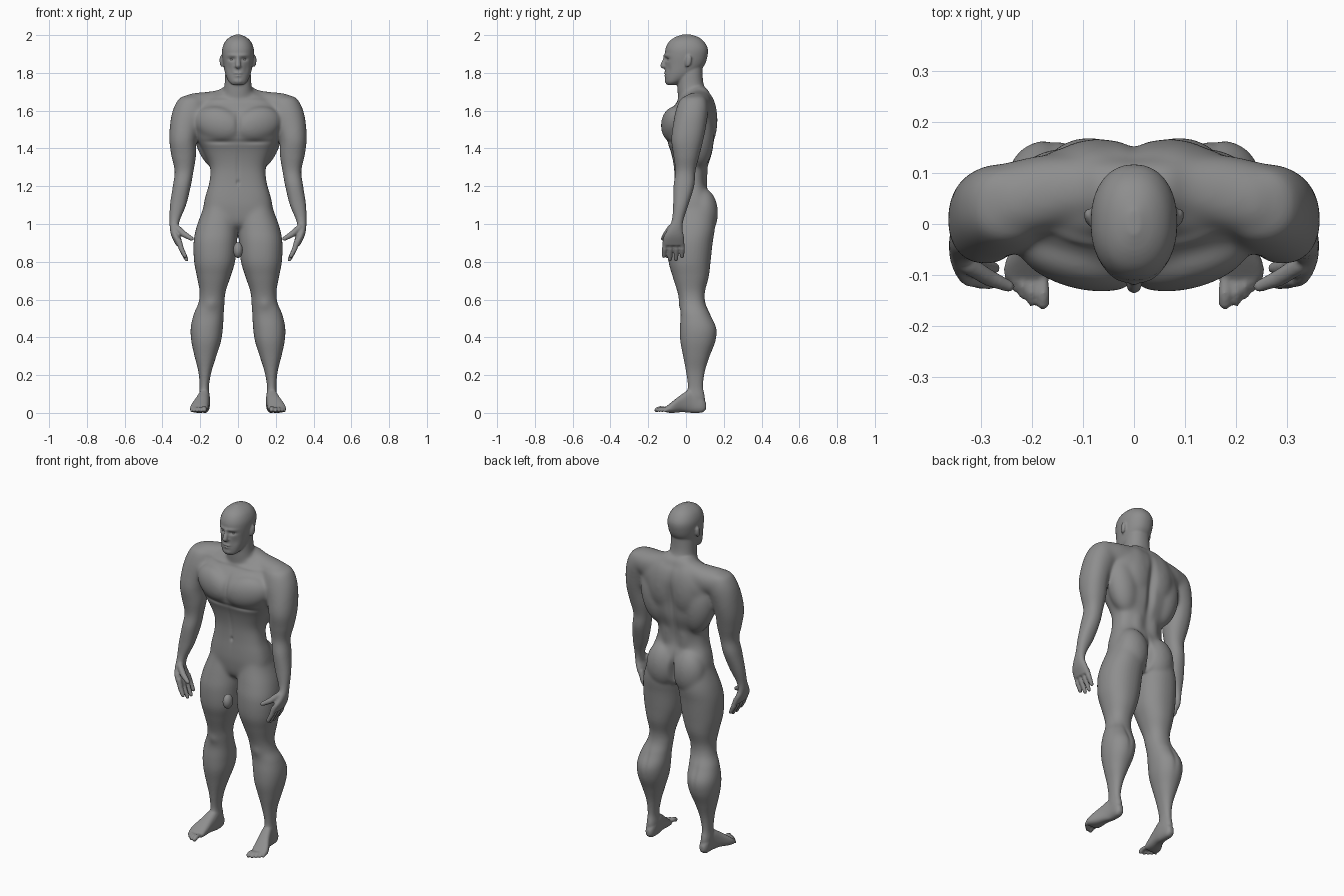
import bpy, math
from mathutils import Vector, Matrix

verts, faces = [], []


def add_rings(rings):
    """Skin a list of equal rings and cap both ends."""
    n, base = len(rings[0]), len(verts)
    for r in rings:
        verts.extend(r)
    for i in range(len(rings) - 1):
        for j in range(n):
            k = (j + 1) % n
            a, b = base + i * n, base + (i + 1) * n
            faces.append((a + j, a + k, b + k, b + j))
    faces.append(tuple(base + j for j in reversed(range(n))))
    faces.append(tuple(base + (len(rings) - 1) * n + j for j in range(n)))


def spline(secs, steps=5):
    """Catmull-Rom interpolation of section rows."""
    out = []
    for i in range(len(secs) - 1):
        p0, p1 = secs[max(i - 1, 0)], secs[i]
        p2, p3 = secs[i + 1], secs[min(i + 2, len(secs) - 1)]
        for s in range(steps):
            t = s / steps
            out.append([0.5 * (2 * b + (c - a) * t + (2 * a - 5 * b + 4 * c - d) * t * t
                               + (3 * b - a - 3 * c + d) * t ** 3)
                        for a, b, c, d in zip(p0, p1, p2, p3)])
    return out + [list(secs[-1])]


def loft(secs, axis='z', power=2.2, side=1, n=40):
    """Sections are (position on axis, a0, a1, b0, b1) bounding boxes."""
    rings = []
    for t, a0, a1, b0, b1 in spline(secs):
        ring = []
        for j in range(n):
            c, s = math.cos(math.tau * j / n), math.sin(math.tau * j / n)
            a = (a0 + a1) / 2 + (a1 - a0) / 2 * math.copysign(abs(c) ** (2 / power), c)
            b = (b0 + b1) / 2 + (b1 - b0) / 2 * math.copysign(abs(s) ** (2 / power), s)
            x, y, z = {'z': (a, b, t), 'y': (a, t, b), 'x': (t, a, b)}[axis]
            ring.append((x * side, y, z))
        rings.append(ring)
    add_rings(rings)


def blob(c, r, rot=(0, 0, 0), side=1, n=20):
    """Rotated ellipsoid."""
    m = Matrix.Identity(3)
    for ax, ang in zip('XYZ', rot):
        m = Matrix.Rotation(math.radians(ang), 3, ax) @ m
    rings = []
    for i in range(n + 1):
        p = math.pi * (0.02 + 0.96 * i / n)
        ring = []
        for j in range(n):
            q = math.tau * j / n
            v = m @ Vector((r[0] * math.sin(p) * math.cos(q), r[1] * math.sin(p) * math.sin(q),
                            r[2] * math.cos(p))) + Vector(c)
            ring.append((v.x * side, v.y, v.z))
        rings.append(ring)
    add_rings(rings)


def limb(points, radii, side=1, n=12):
    """Round tapered tube through points, with rounded ends (fingers, toes)."""
    for (p, q), (r0, r1) in zip(zip(points, points[1:]), zip(radii, radii[1:])):
        p, q = Vector(p), Vector(q)
        rot = (q - p).to_track_quat('Z', 'Y').to_matrix()
        L, rings = (q - p).length, []
        prof = [(-math.cos(a) * r0, math.sin(a) * r0) for a in (0.15, 0.6, 1.1, 1.57)]
        prof += [(L + math.cos(a) * r1, math.sin(a) * r1) for a in (1.57, 1.1, 0.6, 0.15)]
        for h, r in prof:
            ring = []
            for j in range(n):
                a = math.tau * j / n
                v = p + rot @ Vector((r * math.cos(a), r * math.sin(a), h))
                ring.append((v.x * side, v.y, v.z))
            rings.append(ring)
        add_rings(rings)


def ramp(v, lo, hi):
    return min(1, max(0, (v - lo) / (hi - lo)))


def sym(rows):
    return [(z, -w, w, y0, y1) for z, w, y0, y1 in rows]


# torso, neck and head
loft(sym([(.96, .07, .0, .1), (1.0, .15, -.05, .13), (1.08, .182, -.066, .14),
          (1.15, .172, -.066, .125), (1.22, .152, -.062, .105), (1.30, .148, -.064, .115),
          (1.38, .182, -.08, .14), (1.46, .22, -.108, .15), (1.54, .235, -.115, .16),
          (1.60, .225, -.085, .162), (1.66, .18, -.035, .145), (1.70, .09, -.01, .11)]), power=2.7)
loft(sym([(1.58, .07, -.03, .13), (1.68, .08, -.044, .12), (1.74, .071, -.046, .094),
          (1.80, .067, -.046, .088), (1.86, .06, -.03, .09)]))
loft(sym([(1.736, .028, -.1, -.055), (1.752, .048, -.108, -.02), (1.79, .066, -.111, .05),
          (1.84, .077, -.111, .097), (1.89, .084, -.112, .114), (1.93, .083, -.108, .115),
          (1.965, .069, -.09, .096), (1.988, .045, -.06, .068), (2.003, .012, -.02, .025)]))
# nose, lips and chin
limb([(0, -.107, 1.888), (0, -.121, 1.838)], [.010, .0155])
blob((0, -.108, 1.834), (.021, .014, .009))
blob((0, -.108, 1.798), (.026, .009, .006))
blob((0, -.106, 1.785), (.022, .009, .006))
blob((0, -.101, 1.757), (.026, .012, .014))
# groin form
blob((0, -.095, .862), (.026, .033, .043))

FINGERS = [(-.113, .83, .28), (-.083, .812, .272), (-.051, .812, .272), (-.02, .828, .28)]
TOES = [(.178, -.155, .013), (.2, -.153, .009), (.217, -.14, .0085), (.2325, -.126, .008),
        (.246, -.112, .0075)]
for s in (1, -1):
    # trapezius and shoulder bridge
    loft([(-.02, .0, .13, 1.6, 1.73), (.06, .0, .13, 1.6, 1.73), (.11, .0, .135, 1.57, 1.708),
          (.18, -.02, .135, 1.55, 1.698), (.25, -.03, .12, 1.55, 1.69), (.31, -.02, .105, 1.55, 1.66)],
         'x', side=s)
    # chest, back and hip muscles
    blob((.105, -.066, 1.528), (.13, .062, .092), (0, -15, 14), s)
    blob((.07, .105, 1.55), (.1, .062, .15), (0, 0, 0), s)
    blob((.14, .07, 1.46), (.09, .078, .17), (0, 12, 0), s)
    blob((.05, .07, 1.28), (.05, .045, .2), (0, 0, 0), s)
    blob((.088, .09, 1.06), (.095, .08, .13), (0, 0, 0), s)
    # ear
    blob((.086, .012, 1.862), (.011, .018, .033), (-12, 0, -20), s)
    # arm and palm
    loft([(1.68, .21, .28, .01, .085), (1.662, .18, .315, -.03, .108), (1.60, .17, .346, -.055, .118),
          (1.52, .2, .36, -.07, .107), (1.44, .22, .363, -.077, .09), (1.36, .222, .352, -.066, .07),
          (1.28, .235, .335, -.056, .05), (1.20, .25, .345, -.066, .043), (1.10, .275, .36, -.068, .012),
          (1.02, .308, .362, -.075, -.014), (.97, .315, .36, -.098, -.018), (.93, .303, .35, -.12, -.01),
          (.885, .291, .327, -.125, -.008)], side=s)
    # fingers and thumb
    for y, z, x in FINGERS:
        limb([(.312, y * .9 - .007, .91), (.3, y, .868), (x, y * 1.04, z)], [.015, .0145, .011], s)
    limb([(.325, -.08, .98), (.285, -.105, .945), (.245, -.122, .922)], [.018, .017, .012], s)
    # leg
    loft([(1.14, .03, .165, -.045, .12), (1.06, .004, .193, -.064, .15), (.98, .002, .221, -.082, .153),
          (.90, .006, .235, -.095, .141), (.80, .016, .232, -.092, .13), (.72, .04, .217, -.07, .12),
          (.64, .066, .203, -.045, .1), (.58, .072, .21, -.032, .103), (.52, .076, .235, -.028, .13),
          (.45, .08, .25, -.032, .161), (.38, .09, .247, -.03, .156), (.30, .115, .23, -.015, .125),
          (.22, .14, .21, .0, .1), (.14, .154, .203, .01, .09), (.08, .15, .206, .0, .1),
          (.02, .155, .2, .02, .095)], side=s)
    # foot and toes
    loft([(.107, .165, .19, .02, .05), (.085, .152, .203, .002, .085), (.03, .148, .208, .0, .125),
          (-.02, .152, .225, .004, .1), (-.07, .157, .25, .0, .062), (-.1, .162, .254, .002, .038),
          (-.11, .17, .246, .008, .03)], 'y', 2.6, s)
    for x, y, r in TOES:
        limb([(x, -.09, .02), (x, y + .018, .024), (x, y, r + .003)], [.01, r, r], s)

# fuse every part into one skin
mesh = bpy.data.meshes.new("body")
mesh.from_pydata(verts, [], faces)
body = bpy.data.objects.new("body", mesh)
bpy.context.collection.objects.link(body)
bpy.context.view_layer.objects.active = body
body.select_set(True)
rm = body.modifiers.new("fuse", 'REMESH')
rm.mode, rm.voxel_size = 'VOXEL', .0052
sm = body.modifiers.new("relax", 'SMOOTH')
sm.factor, sm.iterations = .5, 5
bpy.ops.object.convert(target='MESH')

# melt the torso muscles together, leaving face, hands and feet crisp
group = body.vertex_groups.new(name="torso")
for v in body.data.vertices:
    x, y, z = v.co
    reach = .2 + .12 * ramp(z, 1.45, 1.58)
    w = ramp(z, .93, 1.05) * ramp(-z, -1.74, -1.69) * ramp(-abs(x), -reach - .07, -reach)
    if w:
        group.add([v.index], w, 'REPLACE')
melt = body.modifiers.new("melt", 'SMOOTH')
melt.factor, melt.iterations, melt.vertex_group = .5, 75, "torso"
bpy.ops.object.convert(target='MESH')

# soft sculpted marks: centre, radius, push in y
MARKS = [
    ((.033, -.11, 1.872), (.02, .05, .009), .010),    # eye socket
    ((.03, -.11, 1.893), (.03, .05, .008), -.005),    # brow
    ((0, -.12, 1.7915), (.022, .04, .003), .004),     # mouth
    ((.045, -.1, 1.82), (.014, .05, .025), .004),     # cheek
    ((0, .16, 1.45), (.022, .08, .17), -.02),         # spine
    ((0, .15, 1.04), (.013, .09, .07), -.04),         # seat cleft
    ((0, -.12, 1.54), (.014, .06, .07), .008),        # breastbone
    ((.1, -.11, 1.435), (.08, .07, .012), .007),      # chest crease
    ((0, -.07, 1.3), (.01, .05, .1), .004),           # belly line
    ((0, -.07, 1.22), (.008, .04, .012), .007),       # navel
    ((.1, -.04, 1.655), (.07, .05, .01), -.005),      # collarbone
    ((.142, -.03, .575), (.03, .04, .03), -.006),     # kneecap
    ((.16, .12, .47), (.014, .07, .07), -.006),       # calf split
]
MARKS += [((-c[0], c[1], c[2]), r, d) for c, r, d in MARKS if c[0] > 0]
for v in body.data.vertices:
    x, y, z = v.co
    push = 0
    for c, r, d in MARKS:
        e = ((z - c[2]) / r[2]) ** 2
        if e < 6:
            e += ((x - c[0]) / r[0]) ** 2 + ((y - c[1]) / r[1]) ** 2
            if e < 6:
                push += d * math.exp(-e)
    v.co.y += push
body.data.update()

# dark grey finish and eyeballs
grey = bpy.data.materials.new("dark_grey")
grey.diffuse_color = (.27, .27, .27, 1)
body.data.materials.clear()
body.data.materials.append(grey)
bpy.ops.object.shade_smooth()
for s, label in ((1, "left_eye"), (-1, "right_eye")):
    bpy.ops.mesh.primitive_uv_sphere_add(segments=20, ring_count=12, radius=.011,
                                         location=(.033 * s, -.0865, 1.872))
    bpy.context.object.name = label
    bpy.context.object.data.materials.append(grey)
    bpy.ops.object.shade_smooth()
